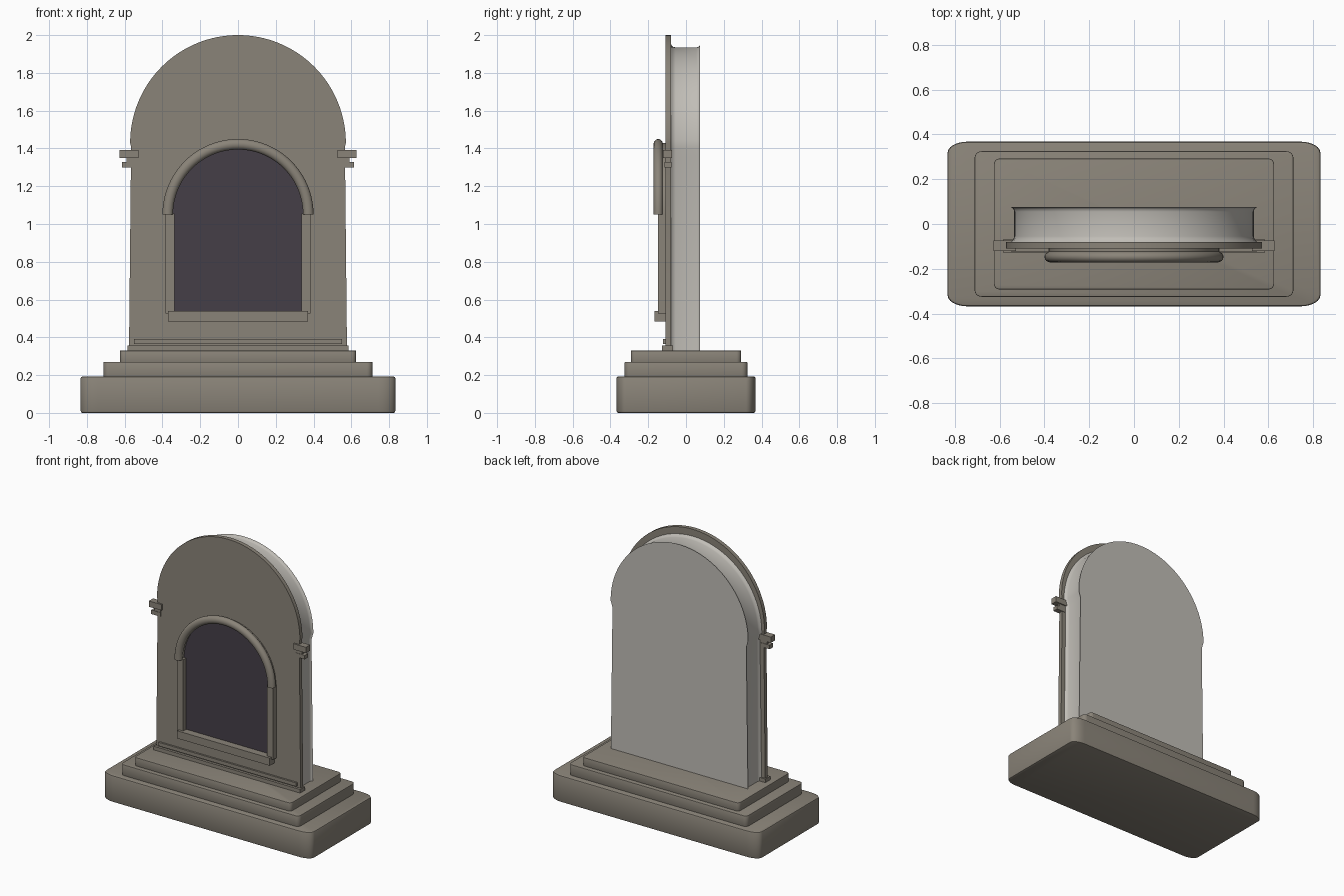
import bpy, bmesh, math

if "Cube" in bpy.data.objects:
    bpy.data.objects.remove(bpy.data.objects["Cube"])


def material(name, rgb):
    m = bpy.data.materials.new(name)
    m.diffuse_color = (*rgb, 1)
    m.use_nodes = True
    m.node_tree.nodes["Principled BSDF"].inputs["Base Color"].default_value = m.diffuse_color
    return m


STONE = material("brown_grey_stone", (0.255, 0.23, 0.19))
PALE = material("pale_grey_stone", (0.53, 0.51, 0.47))
DARK = material("dark_purple_panel", (0.06, 0.049, 0.064))


def loft(name, rings, mat, smooth=35):
    """Skin a list of equal-length rings and cap both ends."""
    bm = bmesh.new()
    vs = [[bm.verts.new(p) for p in r] for r in rings]
    n = len(rings[0])
    for a, b in zip(vs, vs[1:]):
        for i in range(n):
            j = (i + 1) % n
            bm.faces.new((a[i], a[j], b[j], b[i]))
    bm.faces.new(vs[0])
    bm.faces.new(vs[-1])
    bmesh.ops.recalc_face_normals(bm, faces=bm.faces[:])
    me = bpy.data.meshes.new(name)
    bm.to_mesh(me)
    bm.free()
    me.materials.append(mat)
    ob = bpy.data.objects.new(name, me)
    bpy.context.collection.objects.link(ob)
    if smooth:
        bpy.ops.object.select_all(action='DESELECT')
        ob.select_set(True)
        bpy.context.view_layer.objects.active = ob
        bpy.ops.object.shade_smooth_by_angle(angle=math.radians(smooth))
    return ob


def box(name, x0, x1, y0, y1, z0, z1, mat=STONE):
    ring = lambda z: [(x0, y0, z), (x1, y0, z), (x1, y1, z), (x0, y1, z)]
    return loft(name, [ring(z0), ring(z1)], mat, 0)


def rounded_slab(name, hx, hy, z0, z1, rx, ry, edge):
    """Block with rounded corners and softened top and bottom edges."""
    def ring(z, d):
        pts = []
        for k, (sx, sy) in enumerate([(1, 1), (-1, 1), (-1, -1), (1, -1)]):
            for i in range(7):
                a = math.pi / 2 * (k + i / 6)
                pts.append((sx * (hx - rx) + (rx - d) * math.cos(a),
                            sy * (hy - ry) + (ry - d) * math.sin(a), z))
        return pts
    e = edge
    return loft(name, [ring(z0, e), ring(z0 + e * 0.3, e * 0.3), ring(z0 + e, 0),
                       ring(z1 - e, 0), ring(z1 - e * 0.3, e * 0.3), ring(z1, e)], STONE)


def arch(y, z0, wb, ws, r, zc, drop=0.0, n=40):
    """Arch outline: foot half-width wb, shoulder half-width ws, arc radius r."""
    pts = [(-ws, y, zc - drop), (-wb, y, z0), (wb, y, z0), (ws, y, zc - drop)]
    return pts + [(r * math.cos(math.pi * i / n), y, zc + r * math.sin(math.pi * i / n))
                  for i in range(n + 1)]


def half_ring(name, section, zc, mat, n=40):
    """Sweep a (radius, y) section over a half circle."""
    return loft(name, [[(r * math.cos(math.pi * i / n), y, zc + r * math.sin(math.pi * i / n))
                        for r, y in section] for i in range(n + 1)], mat, 40)


# stepped base
rounded_slab("base_slab", 0.833, 0.368, 0.0, 0.193, 0.09, 0.05, 0.01)
rounded_slab("middle_step", 0.712, 0.325, 0.185, 0.27, 0.03, 0.03, 0.004)
rounded_slab("upper_step", 0.626, 0.292, 0.26, 0.33, 0.025, 0.025, 0.004)

# pale body with a hollowed rim
body = [(-0.085, 0.018), (-0.078, 0.014), (-0.07, 0.004), (-0.055, 0.0),
        (0.055, 0.0), (0.066, 0.003), (0.072, 0.009), (0.075, 0.015)]
loft("body", [arch(y, 0.325, 0.533 + d, 0.52 + d, 0.535 + d, 1.40, 0.05) for y, d in body], PALE, 40)

# front plate
loft("front_plate", [arch(y, 0.33, 0.577, 0.566, 0.571, 1.429, 0.02, 64)
                     for y in (-0.109, -0.08)], STONE)

# ledges at the foot of the plate
box("lower_ledge", -0.585, 0.585, -0.127, -0.07, 0.33, 0.356)
box("upper_ledge", -0.55, 0.55, -0.122, -0.08, 0.366, 0.392)

# niche
loft("niche_panel", [arch(y, 0.53, 0.345, 0.345, 0.352, 1.05) for y in (-0.113, -0.106)], DARK)
half_ring("niche_arch_backing", [(0.352, -0.14), (0.38, -0.14), (0.38, -0.1), (0.352, -0.1)],
          1.05, STONE)
oval = [(0.372 + 0.028 * math.cos(t), -0.147 + 0.025 * math.sin(t))
        for t in [2 * math.pi * i / 16 for i in range(16)]]
half_ring("niche_arch_moulding", oval, 1.05, STONE)
box("niche_sill", -0.37, 0.37, -0.166, -0.1, 0.485, 0.54)

# paired parts
for s, side in ((-1, "left"), (1, "right")):
    def pair(name, a, b, *rest):
        box(side + name, min(s * a, s * b), max(s * a, s * b), *rest)
    pair("_niche_jamb", 0.335, 0.385, -0.148, -0.1, 0.525, 1.055)
    pair("_bracket_top", 0.527, 0.627, -0.121, -0.073, 1.35, 1.392)
    pair("_bracket_neck", 0.54, 0.59, -0.112, -0.08, 1.32, 1.352)
    pair("_bracket_foot", 0.54, 0.614, -0.115, -0.077, 1.299, 1.328)
